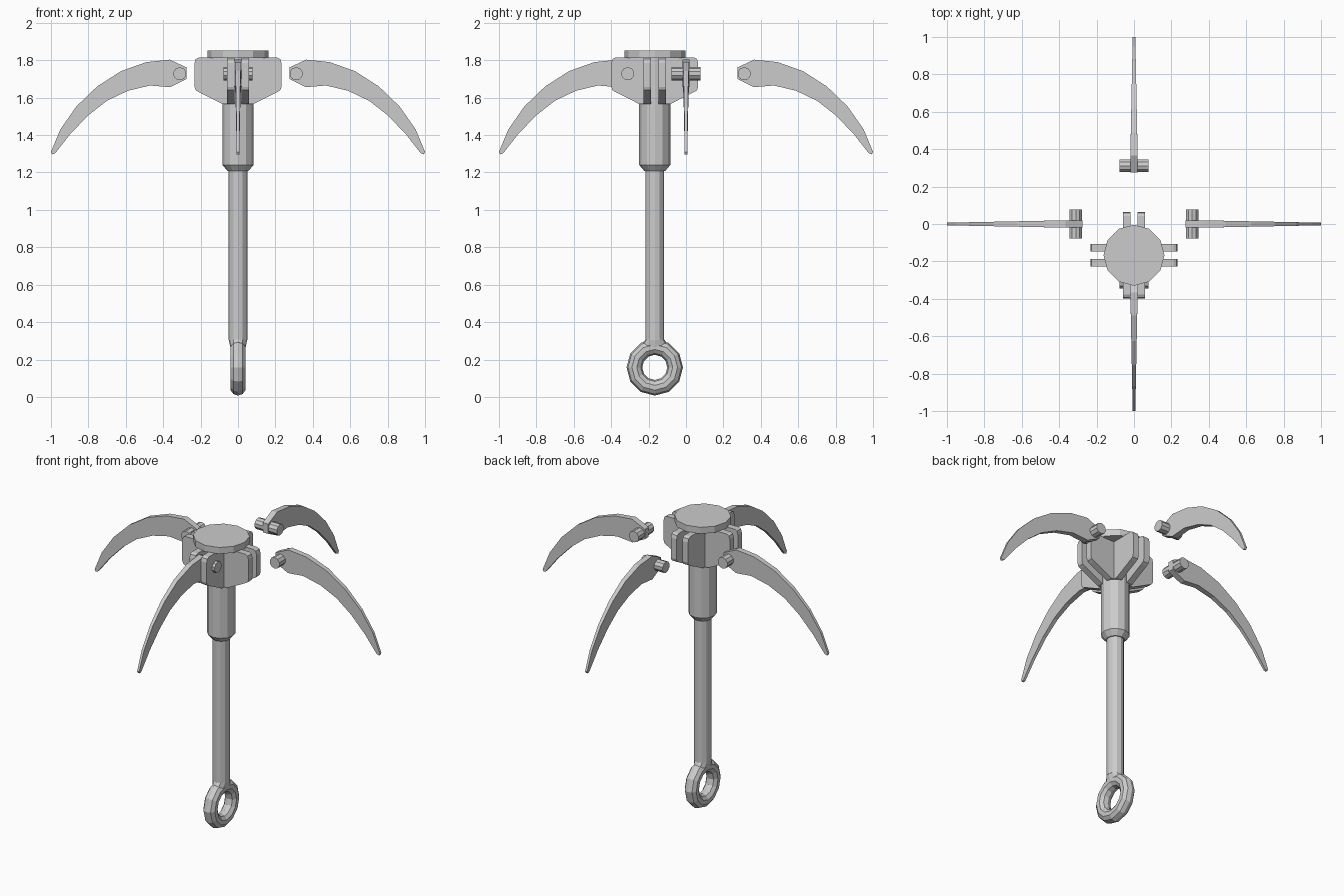
import bpy, bmesh, math
from mathutils import Matrix, Vector

if "Cube" in bpy.data.objects:
    bpy.data.objects.remove(bpy.data.objects["Cube"])

CY = -0.167  # the shaft assembly sits off-centre from the claws


def finish(name, bm):
    bmesh.ops.recalc_face_normals(bm, faces=bm.faces)
    mesh = bpy.data.meshes.new(name)
    bm.to_mesh(mesh)
    bm.free()
    ob = bpy.data.objects.new(name, mesh)
    bpy.context.collection.objects.link(ob)
    return ob


def loft(name, rings, n=12, cy=CY):
    """Stack of elliptical rings (rx, ry, z) joined into a closed solid."""
    bm = bmesh.new()
    loops = [[bm.verts.new((rx * math.cos(2 * math.pi * i / n),
                            cy + ry * math.sin(2 * math.pi * i / n), z))
              for i in range(n)] for rx, ry, z in rings]
    for a, b in zip(loops, loops[1:]):
        for i in range(n):
            j = (i + 1) % n
            bm.faces.new((a[i], a[j], b[j], b[i]))
    bm.faces.new(loops[0][::-1])
    bm.faces.new(loops[-1])
    return finish(name, bm)


def slab(name, profile, half, matrix):
    """Profile (x, z) thickened along y; half(x) is the half thickness."""
    bm = bmesh.new()
    front = [bm.verts.new((x, -half(x), z)) for x, z in profile]
    back = [bm.verts.new((x, half(x), z)) for x, z in profile]
    bm.faces.new(front)
    bm.faces.new(back[::-1])
    n = len(profile)
    for i in range(n):
        j = (i + 1) % n
        bm.faces.new((front[i], back[i], back[j], front[j]))
    bm.transform(matrix)
    return finish(name, bm)


# shaft, sleeve and cap
loft("shaft", [(0.05, 0.05, 0.305), (0.05, 0.05, 1.25)])
loft("sleeve", [(0.056, 0.056, 1.208), (0.083, 0.083, 1.24), (0.083, 0.083, 1.812)])
loft("cap", [(0.163, 0.163, 1.812), (0.163, 0.163, 1.853)])

# ring eye and the neck that blends it into the shaft
bpy.ops.mesh.primitive_torus_add(major_segments=12, minor_segments=10,
                                 major_radius=0.109, minor_radius=0.042,
                                 location=(0, CY, 0.158), rotation=(0, math.pi / 2, 0))
bpy.context.object.name = "ring_eye"
loft("neck", [(0.036, 0.088, 0.25), (0.042, 0.075, 0.272), (0.05, 0.05, 0.308)])

# hinge plates in pairs, claws and pins on four sides
plate = [(0, 1.814), (0.21, 1.814), (0.226, 1.806), (0.232, 1.785), (0.232, 1.657),
         (0.226, 1.64), (0.21, 1.63), (0.083, 1.566), (0, 1.566)]
claw = [(0.275, 1.70), (0.275, 1.762), (0.365, 1.803), (0.49, 1.79), (0.625, 1.742),
        (0.753, 1.66), (0.865, 1.552), (0.95, 1.43), (1.0, 1.31), (0.993, 1.297),
        (0.977, 1.303), (0.897, 1.405), (0.80, 1.506), (0.70, 1.584), (0.588, 1.637),
        (0.47, 1.665), (0.363, 1.656)]
for k, side in enumerate(("right", "back", "left", "front")):
    turn = Matrix.Rotation(k * math.pi / 2, 4, 'Z')
    for s in (-1, 1):
        slab(f"hinge_plate_{side}", plate, lambda x: 0.02,
             Matrix.Translation((0, CY, 0)) @ turn @ Matrix.Translation((0, s * 0.04, 0)))
    slab(f"claw_{side}", claw, lambda x: 0.019 - 0.012 * max(0, (x - 0.4) / 0.6), turn)
    bm = bmesh.new()
    bmesh.ops.create_cone(bm, cap_ends=True, segments=10, radius1=0.035, radius2=0.035,
                          depth=0.156, matrix=turn @ Matrix.Translation((0.311, 0, 1.728))
                          @ Matrix.Rotation(math.pi / 2, 4, 'X'))
    finish(f"pin_{side}", bm)
